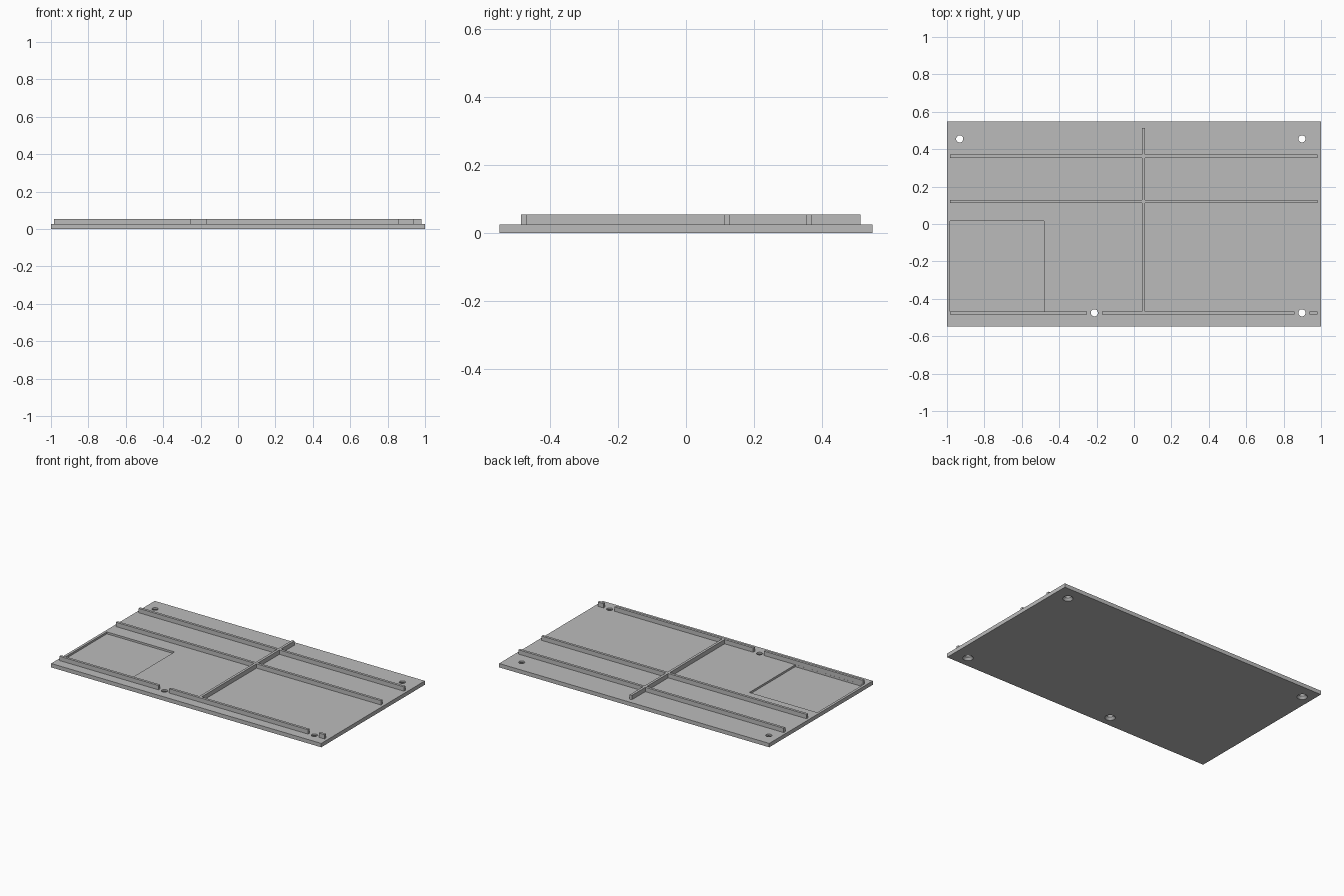
import bpy, bmesh, math
from mathutils import Matrix

if "Cube" in bpy.data.objects:
    bpy.data.objects.remove(bpy.data.objects["Cube"])

grey = bpy.data.materials.new("plain grey")
grey.diffuse_color = (0.5, 0.5, 0.5, 1)
grey.use_nodes = True
grey.node_tree.nodes["Principled BSDF"].inputs["Base Color"].default_value = grey.diffuse_color

PLATE_TOP, RIB_TOP, FLOOR = 0.026, 0.055, 0.013
HOLES = [(-0.932, 0.455), (0.898, 0.455), (-0.212, -0.475), (0.898, -0.475)]


def finish(name, bm):
    me = bpy.data.meshes.new(name)
    bm.to_mesh(me)
    bm.free()
    me.materials.append(grey)
    ob = bpy.data.objects.new(name, me)
    bpy.context.collection.objects.link(ob)
    return ob


def box(name, x0, x1, y0, y1, z0, z1):
    bm = bmesh.new()
    m = Matrix.Translation(((x0 + x1) / 2, (y0 + y1) / 2, (z0 + z1) / 2))
    m = m @ Matrix.Diagonal((x1 - x0, y1 - y0, z1 - z0, 1))
    bmesh.ops.create_cube(bm, size=1, matrix=m)
    return finish(name, bm)


def cone(name, x, y, r0, r1, z0, z1):
    bm = bmesh.new()
    bmesh.ops.create_cone(bm, cap_ends=True, segments=32, radius1=r0, radius2=r1,
                          depth=z1 - z0, matrix=Matrix.Translation((x, y, (z0 + z1) / 2)))
    return finish(name, bm)


def combine(target, other, op):
    mod = target.modifiers.new(op.lower(), 'BOOLEAN')
    mod.operation, mod.object, mod.solver = op, other, 'EXACT'
    bpy.context.view_layer.objects.active = target
    bpy.ops.object.modifier_apply(modifier=mod.name)
    bpy.data.objects.remove(other)


# Base plate with a shallow rectangular pocket
plate = box("base_plate", -1, 1, -0.548, 0.548, 0, PLATE_TOP)
combine(plate, box("pocket_cutter", -0.983, -0.482, -0.467, 0.017, FLOOR, 0.1), 'DIFFERENCE')

# Countersunk screw holes, wider at the underside
for x, y in HOLES:
    combine(plate, cone("hole_cutter", x, y, 0.019, 0.019, -0.05, 0.1), 'DIFFERENCE')
    combine(plate, cone("sink_cutter", x, y, 0.0345, 0.019, -0.003, 0.015), 'DIFFERENCE')

# Crossing ribs: one along the depth, two full-width rails, one broken front rail
W = 0.0085
ribs = box("ribs", 0.05 - W, 0.05 + W, -0.485, 0.513, PLATE_TOP, RIB_TOP)
RAILS = [(-0.983, 0.98, 0.362), (-0.983, 0.98, 0.12), (-0.983, -0.25, -0.476),
         (-0.17, 0.858, -0.476), (0.938, 0.98, -0.476)]
for x0, x1, y in RAILS:
    combine(ribs, box("rail", x0, x1, y - W, y + W, PLATE_TOP, RIB_TOP), 'UNION')

# Smooth hole walls, crisp edges elsewhere
for ob in (plate, ribs):
    bpy.ops.object.select_all(action='DESELECT')
    ob.select_set(True)
    bpy.context.view_layer.objects.active = ob
    bpy.ops.object.shade_smooth_by_angle(angle=math.radians(30))
